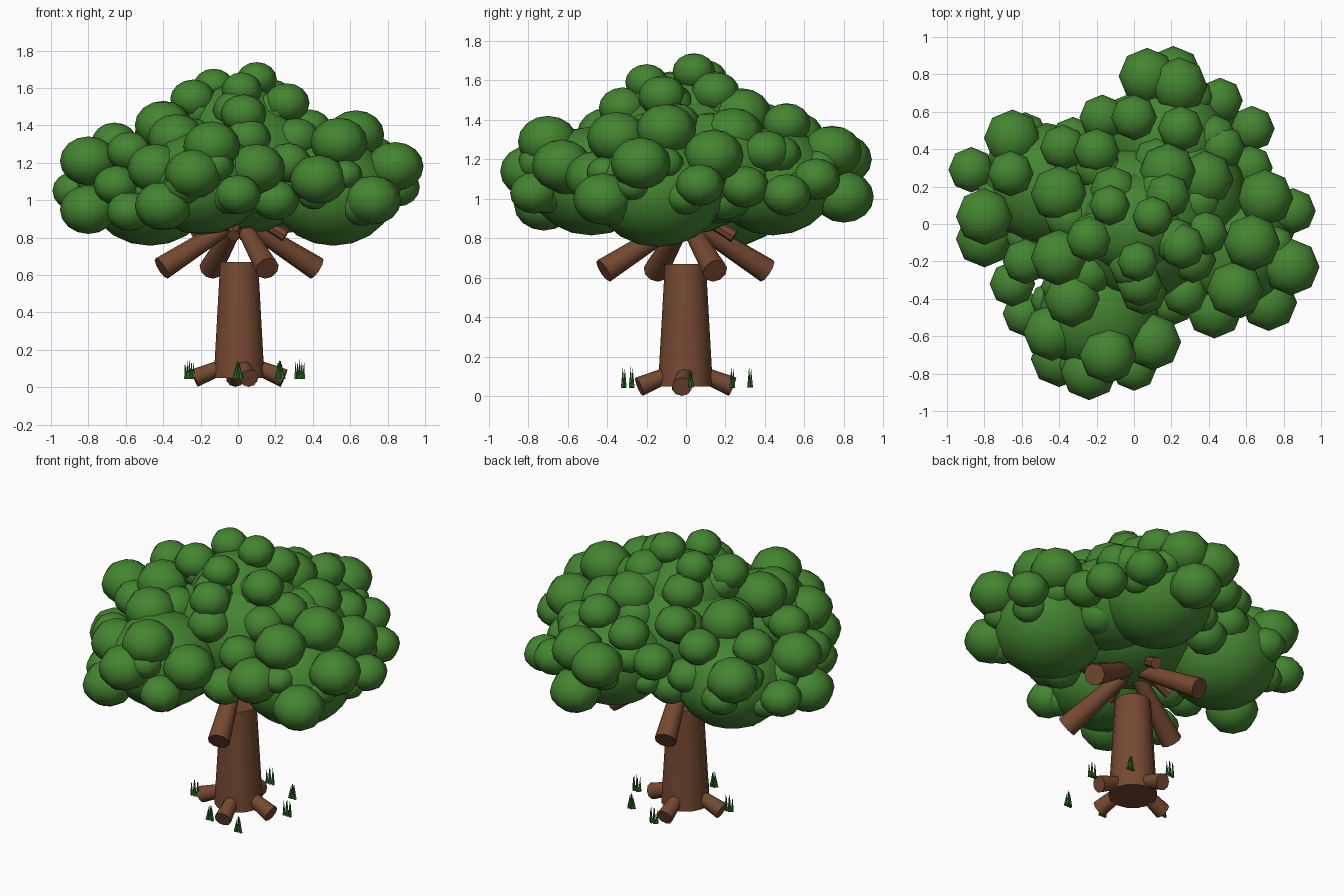
import bpy, bmesh, math, random
from mathutils import Matrix, Vector

if "Cube" in bpy.data.objects:
    bpy.data.objects.remove(bpy.data.objects["Cube"])

random.seed(4)


def material(name, rgb):
    m = bpy.data.materials.new(name)
    m.diffuse_color = (*rgb, 1)
    m.use_nodes = True
    m.node_tree.nodes["Principled BSDF"].inputs["Base Color"].default_value = m.diffuse_color
    return m


LEAF = material("leaf green", (0.058, 0.235, 0.03))
BARK = material("bark brown", (0.18, 0.067, 0.03))
GRASS = material("grass green", (0.028, 0.17, 0.024))


def finish(name, bm, mat, angle):
    """Turn a bmesh into a named, coloured object with smooth shading."""
    me = bpy.data.meshes.new(name)
    bm.to_mesh(me)
    bm.free()
    me.materials.append(mat)
    ob = bpy.data.objects.new(name, me)
    bpy.context.collection.objects.link(ob)
    bpy.ops.object.select_all(action='DESELECT')
    ob.select_set(True)
    bpy.context.view_layer.objects.active = ob
    bpy.ops.object.shade_smooth_by_angle(angle=math.radians(angle))


def cone(bm, a, b, r1, r2, sides):
    """Tapered cylinder from point a to point b."""
    a, b = Vector(a), Vector(b)
    d = b - a
    mat = Matrix.Translation((a + b) / 2) @ d.to_track_quat('Z', 'Y').to_matrix().to_4x4()
    bmesh.ops.create_cone(bm, cap_ends=True, segments=sides, radius1=r1, radius2=r2,
                          depth=d.length, matrix=mat)


def ball(bm, centre, r, segs, rings):
    """Slightly flattened sphere."""
    mat = Matrix.Translation(centre) @ Matrix.Diagonal((1, 1, 0.86, 1))
    bmesh.ops.create_uvsphere(bm, u_segments=segs, v_segments=rings, radius=r, matrix=mat)


def polar(r, deg, z):
    """Point at an angle round the trunk axis."""
    t = math.radians(deg)
    return Vector((0.006 + r * math.cos(t), r * math.sin(t) - 0.003, z))


# Trunk
bm = bmesh.new()
cone(bm, polar(0, 0, 0.05), polar(0, 0, 0.67), 0.139, 0.104, 14)
finish("trunk", bm, BARK, 40)

# Roots: short stubs sloping down to the ground
for i, deg in enumerate((-4, 95, 185, 283)):
    bm = bmesh.new()
    cone(bm, polar(0.24, deg, 0.048), polar(0.04, deg, 0.13), 0.05, 0.035, 10)
    finish(f"root_{i + 1}", bm, BARK, 40)

# Branches and twigs: thick low outer ends, rising inwards into the crown
for i in range(4):
    deg = 20 + 90 * i
    bm = bmesh.new()
    cone(bm, polar(0.44, deg, 0.635), polar(0.04, deg, 0.875), 0.064, 0.042, 10)
    finish(f"branch_{i + 1}", bm, BARK, 40)
    bm = bmesh.new()
    cone(bm, polar(0.25, deg - 27, 0.81), polar(0.05, deg - 27, 0.93), 0.035, 0.025, 8)
    finish(f"twig_{i + 1}", bm, BARK, 40)

# Crown cores: four lobes, a central mass and a smaller one on top
lobes = [(Vector((.51, -.14, 1.04)), .33), (Vector((.19, .44, 1.09)), .32),
         (Vector((-.47, .21, 1.04)), .33), (Vector((-.19, -.48, 1.09)), .32)]
bm = bmesh.new()
for c, r in lobes + [(Vector((.03, 0, 1.18)), .42), (Vector((0, 0, 1.38)), .28),
                     (Vector((.28, .16, 1.15)), .32)]:
    ball(bm, c, r, 16, 10)
finish("crown_core", bm, LEAF, 180)

# Visible leaf clumps, grouped by radius
CLUMPS = {
    0.152: [(.84, -.23, 1.18), (.54, -.35, 1.31), (.43, -.46, 1.11), (.72, -.42, 1.0),
            (.63, -.10, 1.35), (.70, .14, 1.22), (.24, .74, 1.24), (.07, .79, 1.2),
            (.21, .80, 1.01), (-.65, .46, 1.17), (-.80, .04, 1.21), (-.33, -.40, 1.33),
            (-.44, -.58, 1.17), (-.14, -.70, 1.29), (-.24, -.79, 1.14), (-.40, -.72, .97),
            (.10, -.63, 1.17), (-.40, -.18, 1.40), (-.40, .16, 1.36), (.38, .24, 1.33),
            (.18, .28, 1.43), (-.80, -.08, .95)],
    0.122: [(.85, .07, 1.07), (.62, .30, 1.06), (.47, .41, 1.24), (.25, .51, 1.38),
            (.63, .51, 1.02), (.46, .66, 1.1), (0, .57, 1.33), (-.17, .57, 1.2),
            (-.2, .39, 1.38), (-.38, .41, 1.29), (-.66, .27, 1.31), (-.87, .29, 1.05),
            (-.58, -.20, 1.26), (-.65, -.32, 1.08), (-.58, -.48, .94), (.27, -.37, 1.2),
            (.38, -.05, 1.38), (.26, -.12, 1.52), (.18, .15, 1.54), (.03, -.32, 1.46),
            (-.24, -.08, 1.54), (0, -.77, 1.03)],
    0.108: [(.10, .04, 1.645), (-.13, .10, 1.61), (.02, -.20, 1.59)],
}
for n, (r, spots) in enumerate(CLUMPS.items()):
    bm = bmesh.new()
    for p in spots:
        ball(bm, p, r, 8, 8)
    finish(f"leaf_clumps_{n + 1}", bm, LEAF, 180)

# Small filler clumps: evenly spread low on each lobe, and in rings round the crown
bm = bmesh.new()
for c, r in lobes:
    out = Vector((c.x, c.y, 0)).normalized()
    for k in range(24):
        z = 1 - 2 * (k + 0.5) / 24
        d = polar(math.sqrt(1 - z * z), 137.5 * k + 40, z)
        if -0.35 < z < 0.6 and d.dot(out) > -0.3:
            ball(bm, c + Vector((d.x, d.y, d.z * 0.86)) * r * 0.9,
                 random.uniform(0.09, 0.12), 8, 8)
for radius, z, count, turn in ((0.46, 1.0, 4, 25), (0.36, 1.33, 7, 20), (0.22, 1.48, 5, 50)):
    for k in range(count):
        ball(bm, polar(radius, turn + 360 * k / count, z), 0.125, 8, 8)
finish("small_leaf_clumps", bm, LEAF, 180)

# Grass tufts: fans of thin blades round the trunk
TUFTS = [(.33, .02), (.22, .23), (0, .32), (-.26, -.06), (0, -.28), (.225, -.32)]
for i, (x, y) in enumerate(TUFTS):
    bm = bmesh.new()
    lean = 0.3 if i in (1, 4, 5) else 1.2
    for k in range(-2, 3):
        h = 0.15 - 0.008 * abs(k)
        dy = 0.01 * (k % 2)
        cone(bm, (x + 0.01 * k, y + dy, 0.043), (x + 0.01 * k * lean, y + dy, h), 0.01, 0, 5)
    finish(f"grass_tuft_{i + 1}", bm, GRASS, 30)
